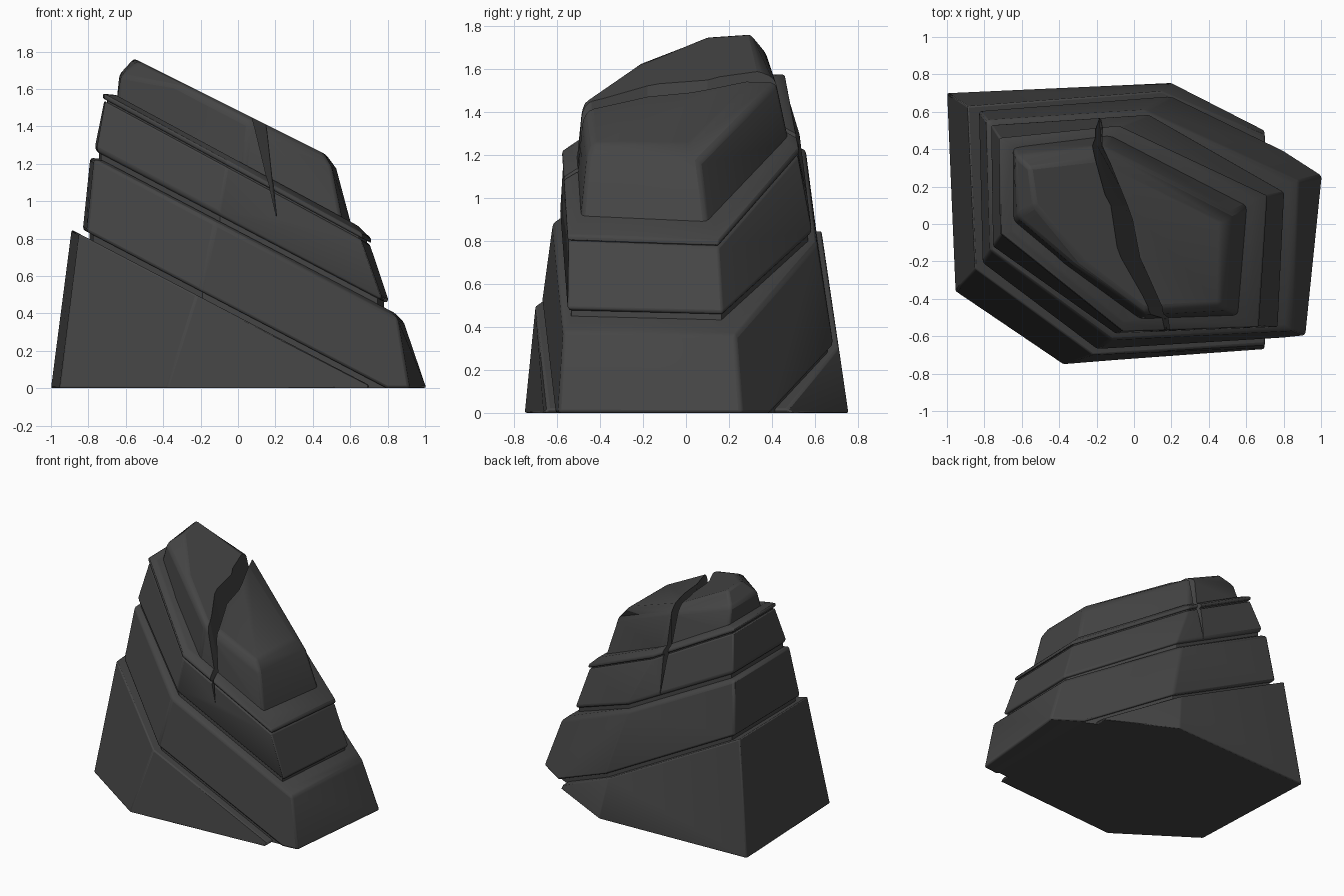
import bpy, bmesh
from mathutils import Vector

cube = bpy.data.objects.get("Cube")
if cube:
    bpy.data.objects.remove(cube)

SLOPE = 0.522  # strata drop towards +x
STEEP = 0.54   # slightly steeper upper bedding plane

stone = bpy.data.materials.new("dark grey stone")
stone.use_nodes = True
GREY = (0.06, 0.06, 0.06, 1)
stone.diffuse_color = GREY
stone.node_tree.nodes["Principled BSDF"].inputs["Base Color"].default_value = GREY


def tilted(outline, height, slope=SLOPE):
    """Lift an outline onto a sloping bedding plane."""
    return [Vector((x, y, height - slope * x)) for x, y in outline]


def inset(outline, amount):
    cx = sum(p[0] for p in outline) / len(outline)
    cy = sum(p[1] for p in outline) / len(outline)
    return [(cx + (x - cx) * (1 - amount), cy + (y - cy) * (1 - amount)) for x, y in outline]


def loft(name, rings, bevel=0.0, clip=False):
    """Skin closed rings into a solid."""
    bm = bmesh.new()
    loops = [[bm.verts.new(p) for p in ring] for ring in rings]
    n = len(loops[0])
    for a, b in zip(loops, loops[1:]):
        for i in range(n):
            j = (i + 1) % n
            bm.faces.new((a[i], a[j], b[j], b[i]))
    bm.faces.new(loops[0][::-1])
    bm.faces.new(loops[-1])
    if clip:  # trim at the ground
        cut = bmesh.ops.bisect_plane(bm, geom=bm.verts[:] + bm.edges[:] + bm.faces[:],
                                     plane_co=(0, 0, 0), plane_no=(0, 0, -1), clear_outer=True)
        rim = [e for e in cut["geom_cut"] if isinstance(e, bmesh.types.BMEdge)]
        bmesh.ops.holes_fill(bm, edges=rim)
    bmesh.ops.recalc_face_normals(bm, faces=bm.faces)
    mesh = bpy.data.meshes.new(name)
    bm.to_mesh(mesh)
    bm.free()
    mesh.materials.append(stone)
    obj = bpy.data.objects.new(name, mesh)
    bpy.context.collection.objects.link(obj)
    if bevel:
        mod = obj.modifiers.new("worn edges", "BEVEL")
        mod.width, mod.segments, mod.limit_method = bevel, 2, "ANGLE"
        bpy.ops.object.select_all(action="DESELECT")
        obj.select_set(True)
        bpy.context.view_layer.objects.active = obj
        bpy.ops.object.shade_smooth_by_angle(angle=0.6)
    return obj


# Outlines run back left, back, right back, right front, front, left front
base_low = [(-1, .7), (.2, .755), (.7, .5), (.7, -.67), (-.38, -.75), (-.955, -.36)]
base_top = [(-.89, .63), (.15, .71), (.7, .47), (.7, -.64), (-.22, -.7), (-.85, -.24)]
lower_low = [(-.83, .605), (.2, .685), (1.055, .27), (.93, -.6), (-.2, -.67), (-.81, -.21)]
lower_top = [(-.79, .555), (.06, .61), (.885, .23), (.855, -.57), (-.12, -.62), (-.77, -.14)]
middle_low = [(-.765, .53), (.08, .585), (.805, .17), (.77, -.55), (-.1, -.585), (-.755, -.12)]
middle_top = [(-.715, .455), (-.08, .52), (.705, .15), (.66, -.545), (-.06, -.57), (-.71, -.05)]
# The cap has one more corner along its front left edge
cap_low = [(-.65, .42), (-.12, .48), (.61, .1), (.56, -.49), (.03, -.51), (-.38, -.21), (-.65, .01)]
cap_shoulder = [(-.635, .37), (-.17, .42), (.53, .06), (.5, -.46), (.06, -.485), (-.34, -.21),
                (-.625, .04)]
cap_top = [(-.56, .3), (-.22, .34), (.47, 0), (.46, -.43), (.05, -.455), (-.27, -.21), (-.53, .1)]

# Main strata
loft("base_slab", [[Vector((x, y, 0)) for x, y in base_low], tilted(base_top, .383)], .012)
loft("lower_slab", [tilted(lower_low, .415), tilted(lower_top, .82),
                    tilted(inset(lower_top, .06), .84)], .015, clip=True)
middle = loft("middle_slab", [tilted(inset(middle_low, .015), .87), tilted(middle_low, .89),
                              tilted(middle_top, 1.15, STEEP)], .015)
ledge = loft("thin_ledge", [tilted(inset(middle_top, -.01), 1.16, STEEP),
                            tilted(inset(middle_top, -.01), 1.185, STEEP),
                            tilted(inset(middle_top, .09), 1.215, STEEP)], .008)

# Cap block, with its left shoulder worn lower into a rounded peak
shoulder = tilted(cap_shoulder, 1.445)
for p in shoulder:
    if p.x < -.5:
        p.z -= .1
cap = loft("cap_block", [tilted(cap_low, 1.18), shoulder, tilted(cap_top, 1.485, .5)], .02)

# Recessed seams between the strata
loft("lower_seam", [tilted(inset(lower_low, .04), .34), tilted(inset(lower_low, .04), .45)], clip=True)
loft("middle_seam", [tilted(inset(middle_low, .03), .79), tilted(inset(middle_low, .03), .91)])
upper_seam = loft("upper_seam", [tilted(inset(middle_top, .02), 1.11, STEEP),
                                 tilted(inset(middle_top, .02), 1.17, STEEP)])

# Wedge shaped crack: x, y, half width at the top, x and z of its root
path = [(-.2, .7, .035, -.19, .96), (-.2, .42, .035, -.17, .96), (-.08, .1, .055, -.02, 1.0),
        (-.02, -.18, .06, .08, .96), (.11, -.44, .045, .2, .91), (.13, -.7, .045, .215, .91)]
rings = []
for x, y, half, root_x, root_z in path:
    top = 1.5 - SLOPE * x
    lean = (x - root_x) / (top - root_z) * .15
    rings.append([Vector((x - half + lean, y, top + .15)), Vector((x + half + lean, y, top + .15)),
                  Vector((root_x, y, root_z))])
crack = loft("crack_cutter", rings)
crack.hide_render = True
crack.hide_set(True)
crack.display_type = "WIRE"
for part in (middle, ledge, cap, upper_seam):
    mod = part.modifiers.new("crack", "BOOLEAN")
    mod.object, mod.operation, mod.solver = crack, "DIFFERENCE", "EXACT"
